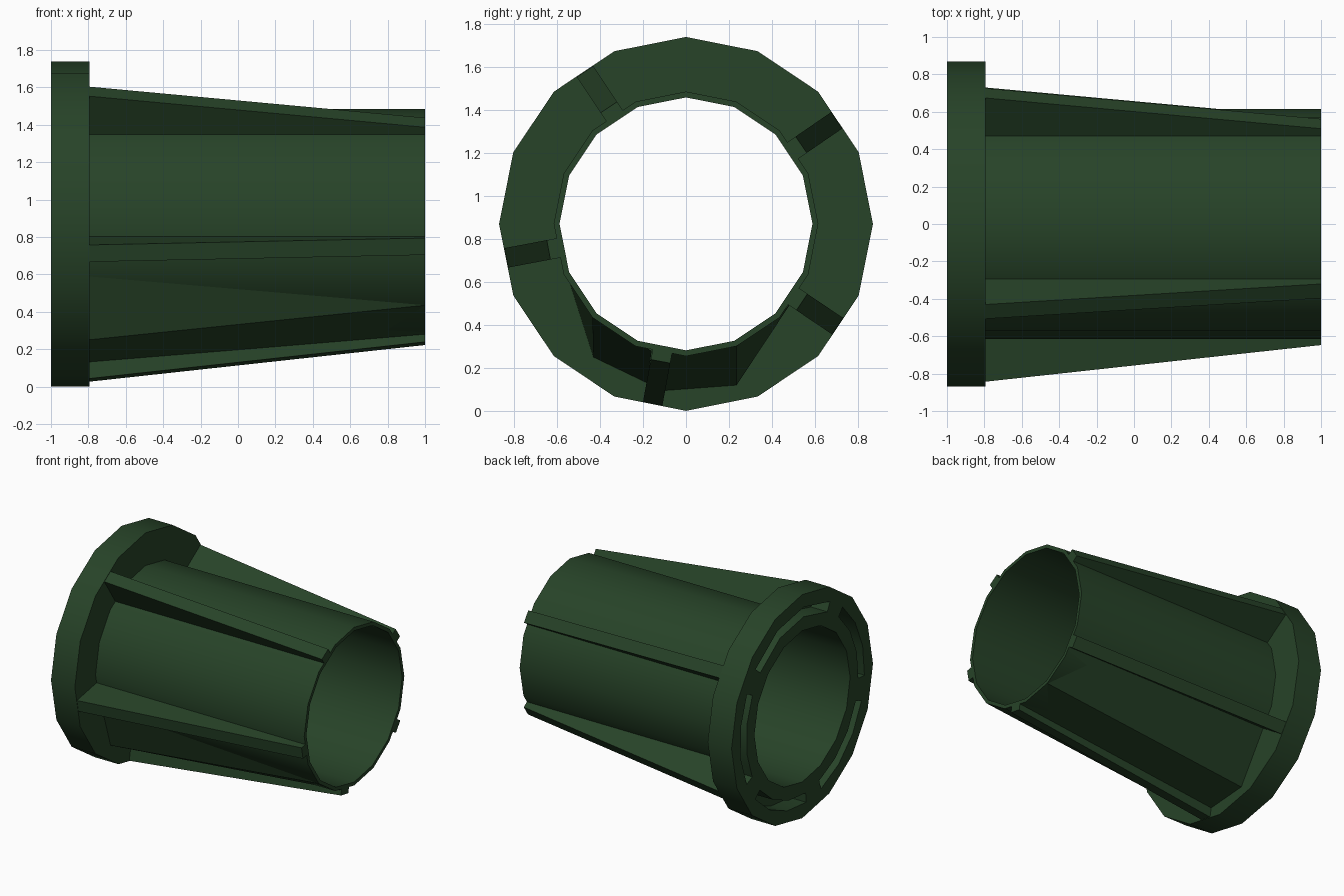
import bpy, bmesh, math
from mathutils import Vector

if "Cube" in bpy.data.objects:
    bpy.data.objects.remove(bpy.data.objects["Cube"])

CZ = 0.87            # height of the sleeve axis (runs along x)
SIDES = 16
BORE, TUBE, FLANGE = 0.588, 0.615, 0.869
FINS = [-34, 34.5, 123.5, 190.7, 259.5]   # fin angles, from +y towards +z

green = bpy.data.materials.new("dark_green")
green.diffuse_color = (0.020, 0.056, 0.021, 1)
green.use_nodes = True
green.node_tree.nodes["Principled BSDF"].inputs["Base Color"].default_value = green.diffuse_color


def polar(x, r, deg):
    a = math.radians(deg)
    return Vector((x, r * math.cos(a), CZ + r * math.sin(a)))


def make(name, verts, faces, smooth=False, fix=True):
    me = bpy.data.meshes.new(name)
    me.from_pydata([tuple(v) for v in verts], [], faces)
    if fix:
        bm = bmesh.new()
        bm.from_mesh(me)
        bmesh.ops.recalc_face_normals(bm, faces=bm.faces)
        bm.to_mesh(me)
        bm.free()
    me.materials.append(green)
    ob = bpy.data.objects.new(name, me)
    bpy.context.collection.objects.link(ob)
    if smooth:
        smooth_angle(ob)
    return ob


def smooth_angle(ob):
    bpy.ops.object.select_all(action='DESELECT')
    bpy.context.view_layer.objects.active = ob
    ob.select_set(True)
    bpy.ops.object.shade_smooth_by_angle(angle=math.radians(30))


def sweep(name, profile, angles, closed, smooth=False):
    """Revolve a closed (x, r) profile about the sleeve axis."""
    n, m = len(profile), len(angles)
    verts = [polar(x, r, a) for a in angles for x, r in profile]
    faces = []
    for i in range(m if closed else m - 1):
        j = (i + 1) % m
        for k in range(n):
            l = (k + 1) % n
            faces.append((i * n + k, i * n + l, j * n + l, j * n + k))
    if not closed:
        faces += [tuple(range(n)), tuple(range((m - 1) * n, m * n))]
    return make(name, verts, faces, smooth)


def box_profile(x0, x1, r0, r1):
    return [(x0, r0), (x1, r0), (x1, r1), (x0, r1)]


ring = [i * 360 / SIDES for i in range(SIDES)]

# Thin straight tube and end flange as one revolved body
body = sweep("flanged_tube",
             [(-1, BORE), (1, BORE), (1, TUBE), (-0.795, TUBE),
              (-0.795, FLANGE), (-1, FLANGE)], ring, True)

# Blind arc grooves in the flange's rear face, one between each pair of fins
for i, a0 in enumerate(FINS):
    a1 = FINS[i + 1] if i < 4 else FINS[0] + 360
    a0, a1 = a0 + 7, a1 - 7
    cutter = sweep("groove_cutter", box_profile(-1.1, -0.86, 0.69, 0.765),
                   [a0 + (a1 - a0) * t / 3 for t in range(4)], False)
    cutter.hide_render = True
    mod = body.modifiers.new("groove", 'BOOLEAN')
    mod.operation = 'DIFFERENCE'
    mod.solver = 'EXACT'
    mod.object = cutter
    bpy.context.view_layer.objects.active = body
    bpy.ops.object.modifier_apply(modifier=mod.name)
    bpy.data.objects.remove(cutter, do_unlink=True)
smooth_angle(body)

# Tapered fins along the tube
W = 0.046
for a in FINS:
    t = math.radians(a)
    out = Vector((0, math.cos(t), math.sin(t)))
    side = Vector((0, -math.sin(t), math.cos(t)))
    axis = Vector((0, 0, CZ))
    verts = [axis + Vector((x, 0, 0)) + out * r + side * s
             for x, r0, r1 in ((-0.81, 0.597, 0.851), (1, 0.597, 0.65))
             for r, s in ((r0, -W), (r0, W), (r1, W), (r1, -W))]
    make("fin", verts, [(0, 1, 2, 3), (4, 5, 6, 7), (0, 1, 5, 4),
                        (1, 2, 6, 5), (2, 3, 7, 6), (3, 0, 4, 7)])


# Sloping skins either side of the bottom fin: (y, z) at flange and at tip
def skin(name, rear, front):
    n = len(rear)
    verts = [(-0.8, y, z) for y, z in rear] + [(1, y, z) for y, z in front]
    make(name, verts, [(i, i + n, i + n + 1, i + 1) for i in range(n - 1)],
         fix=False)


skin("front_lower_skin",
     [(-0.57, 0.69), (-0.43, 0.25), (-0.18, 0.13)],
     [(-0.57, 0.69), (-0.435, 0.435), (-0.16, 0.28)])
skin("rear_lower_skin",
     [(-0.10, 0.095), (0.235, 0.12), (0.48, 0.50)],
     [(-0.08, 0.265), (0.235, 0.302), (0.48, 0.49)])
